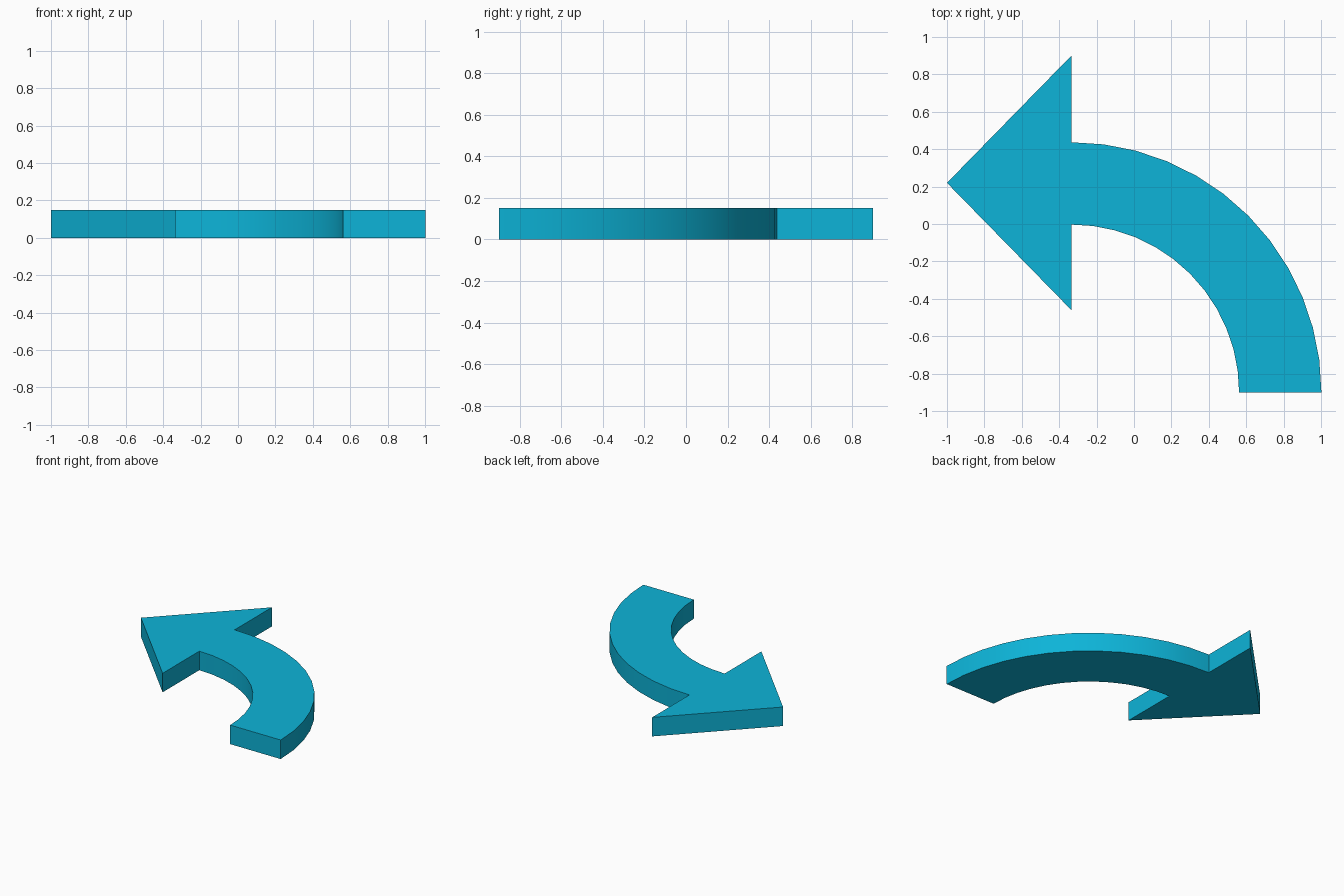
import bpy, bmesh, math

if "Cube" in bpy.data.objects:
    bpy.data.objects.remove(bpy.data.objects["Cube"])

HEIGHT = 0.15
CX, CY = -0.335, -0.9      # centre of the bend
R_OUT, R_IN = 1.337, 0.897
STEPS = 12


def arc(radius):
    """Quarter arc from the arrow head round to the tail."""
    pts = []
    for i in range(STEPS + 1):
        a = math.radians(90 - 90 * i / STEPS)
        pts.append((CX + radius * math.cos(a), CY + radius * math.sin(a)))
    return pts


# Outline: outer bend, tail, inner bend, then the triangular head
outline = arc(R_OUT) + arc(R_IN)[::-1]
outline += [(CX, -0.46), (-1.0, 0.22), (CX, 0.9)]

bm = bmesh.new()
face = bm.faces.new([bm.verts.new((x, y, 0)) for x, y in outline])
ext = bmesh.ops.extrude_face_region(bm, geom=[face], use_keep_orig=True)
top = [v for v in ext["geom"] if isinstance(v, bmesh.types.BMVert)]
bmesh.ops.translate(bm, verts=top, vec=(0, 0, HEIGHT))
bmesh.ops.recalc_face_normals(bm, faces=bm.faces)
mesh = bpy.data.meshes.new("curved_arrow")
bm.to_mesh(mesh)
bm.free()

arrow = bpy.data.objects.new("curved_arrow", mesh)
bpy.context.collection.objects.link(arrow)

# One flat colour
blue = bpy.data.materials.new("cyan blue")
blue.diffuse_color = (0.004, 0.456, 0.687, 1)
blue.use_nodes = True
blue.node_tree.nodes["Principled BSDF"].inputs["Base Color"].default_value = blue.diffuse_color
mesh.materials.append(blue)

# Smooth bends, crisp edges
bpy.context.view_layer.objects.active = arrow
arrow.select_set(True)
bpy.ops.object.shade_smooth_by_angle(angle=math.radians(30))
